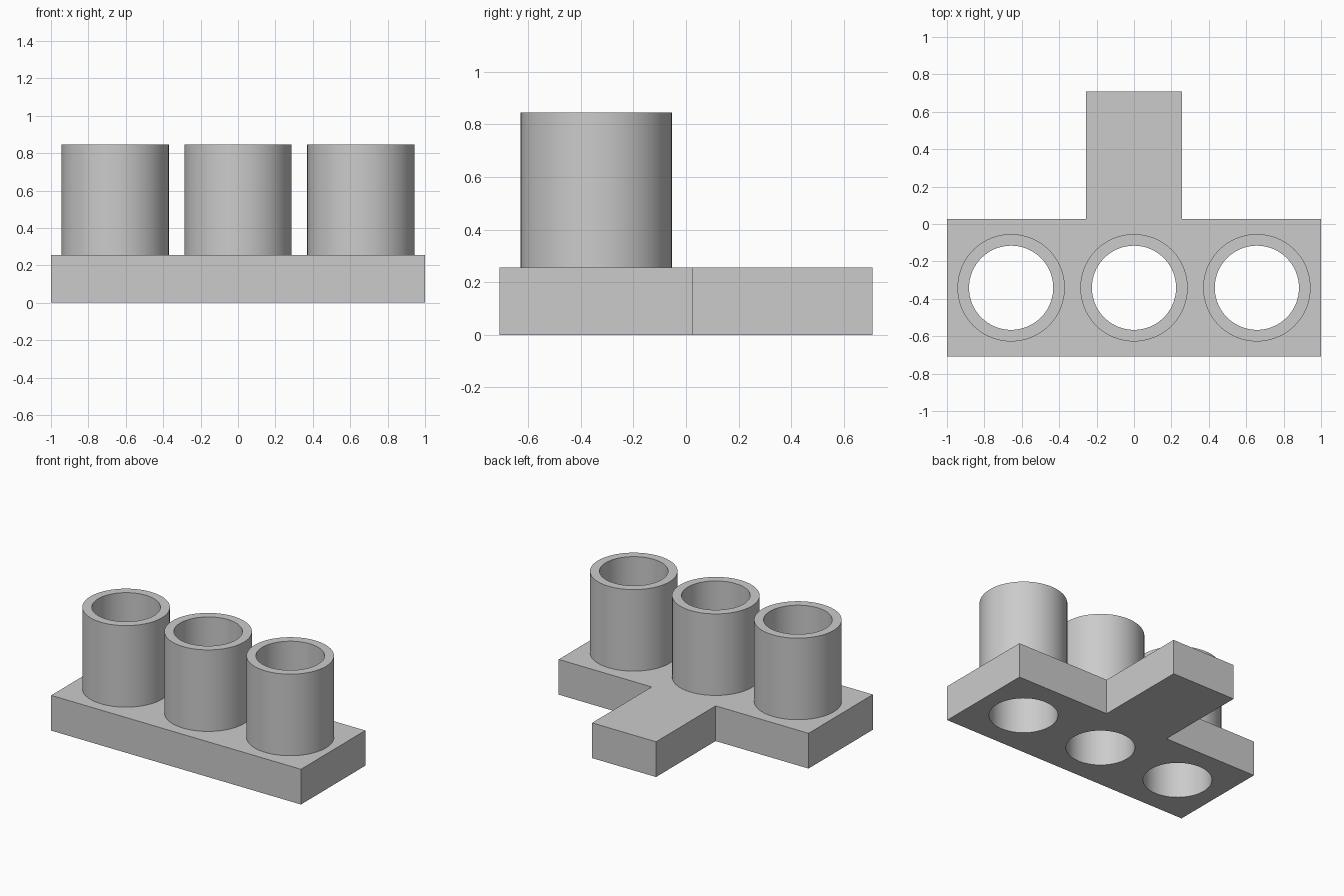
import bpy
import bmesh
from math import cos, sin, tau, radians

cube = bpy.data.objects.get("Cube")
if cube:
    bpy.data.objects.remove(cube, do_unlink=True)

SEGMENTS = 96
OUTER, INNER = 0.287, 0.225
BASE_TOP, TUBE_TOP = 0.255, 0.845
TUBE_Y, SPACING = -0.341, 0.657

grey = bpy.data.materials.new("plain grey")
grey.use_nodes = True
colour = (0.6, 0.6, 0.6, 1)
grey.diffuse_color = colour
grey.node_tree.nodes["Principled BSDF"].inputs["Base Color"].default_value = colour


def make_object(name, bm):
    bmesh.ops.recalc_face_normals(bm, faces=bm.faces)
    mesh = bpy.data.meshes.new(name)
    bm.to_mesh(mesh)
    bm.free()
    mesh.materials.append(grey)
    obj = bpy.data.objects.new(name, mesh)
    bpy.context.collection.objects.link(obj)
    return obj


def smooth(obj):
    bpy.ops.object.select_all(action="DESELECT")
    obj.select_set(True)
    bpy.context.view_layer.objects.active = obj
    bpy.ops.object.shade_smooth_by_angle(angle=radians(30))


def ring(bm, x, radius, z):
    return [bm.verts.new((x + radius * cos(tau * i / SEGMENTS),
                          TUBE_Y + radius * sin(tau * i / SEGMENTS), z))
            for i in range(SEGMENTS)]


def bridge(bm, a, b):
    for i in range(SEGMENTS):
        j = (i + 1) % SEGMENTS
        bm.faces.new((a[i], a[j], b[j], b[i]))


# T-shaped base plate
half = [(1, -0.708), (1, 0.027), (0.256, 0.027), (0.256, 0.708)]
outline = half + [(-x, y) for x, y in reversed(half)]
bm = bmesh.new()
face = bm.faces.new([bm.verts.new((x, y, 0)) for x, y in outline])
extruded = bmesh.ops.extrude_face_region(bm, geom=[face], use_keep_orig=True)["geom"]
bmesh.ops.translate(bm, vec=(0, 0, BASE_TOP),
                    verts=[v for v in extruded if isinstance(v, bmesh.types.BMVert)])
base = make_object("base_plate", bm)

for name, x in (("right", -SPACING), ("middle", 0), ("left", SPACING)):
    # Hole through the base
    bm = bmesh.new()
    low, high = ring(bm, x, INNER, -0.1), ring(bm, x, INNER, BASE_TOP + 0.1)
    bridge(bm, low, high)
    bm.faces.new(low)
    bm.faces.new(high)
    cutter = make_object(name + "_hole_cutter", bm)
    cutter.hide_render = True
    cutter.hide_set(True)
    cut = base.modifiers.new(name + "_hole", "BOOLEAN")
    cut.operation = "DIFFERENCE"
    cut.solver = "EXACT"
    cut.object = cutter

    # Open tube standing on the base
    bm = bmesh.new()
    loops = [ring(bm, x, r, z) for r, z in ((OUTER, BASE_TOP), (OUTER, TUBE_TOP),
                                            (INNER, TUBE_TOP), (INNER, BASE_TOP))]
    for a, b in zip(loops, loops[1:]):
        bridge(bm, a, b)
    smooth(make_object(name + "_tube", bm))

# Apply the holes, then shade the base with sharp rims
bpy.context.view_layer.update()
evaluated = base.evaluated_get(bpy.context.evaluated_depsgraph_get())
cut_mesh = bpy.data.meshes.new_from_object(evaluated)
base.modifiers.clear()
base.data = cut_mesh
for obj in [o for o in bpy.data.objects if o.name.endswith("_hole_cutter")]:
    bpy.data.objects.remove(obj, do_unlink=True)
smooth(base)
